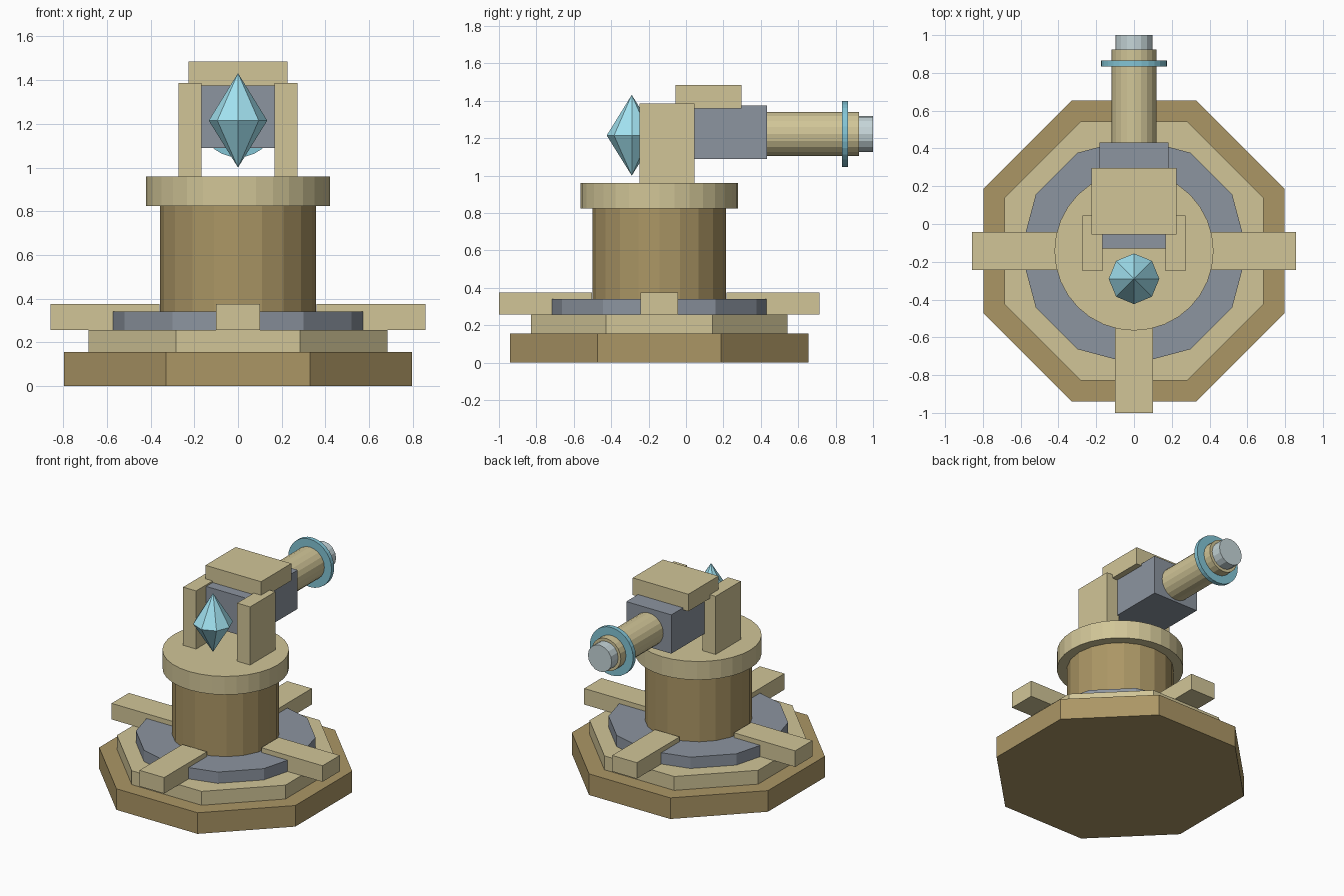
import bpy
import bmesh
from math import pi, cos, sin
from mathutils import Matrix, Vector

if "Cube" in bpy.data.objects:
    bpy.data.objects.remove(bpy.data.objects["Cube"])

CY = -0.143   # y of the pedestal axis
BZ = 1.223    # height of the barrel axis


def material(name, rgb):
    m = bpy.data.materials.new(name)
    m.diffuse_color = tuple((c / 255) ** 2.2 for c in rgb) + (1,)
    m.use_nodes = True
    m.node_tree.nodes["Principled BSDF"].inputs["Base Color"].default_value = m.diffuse_color
    return m


SAND = material("light_sand", (208, 196, 150))
BRONZE = material("dark_sand", (170, 149, 101))
STEEL = material("slate", (139, 147, 158))
CRYSTAL = material("pale_blue", (160, 225, 240))
RING = material("ring_blue", (130, 195, 212))
GLASS = material("glass_grey", (196, 212, 215))


def finish(name, bm, mat):
    mesh = bpy.data.meshes.new(name)
    bmesh.ops.recalc_face_normals(bm, faces=bm.faces)
    bm.to_mesh(mesh)
    bm.free()
    mesh.materials.append(mat)
    obj = bpy.data.objects.new(name, mesh)
    bpy.context.collection.objects.link(obj)
    return obj


def box(name, lo, hi, mat, turn=None):
    lo, hi = Vector(lo), Vector(hi)
    bm = bmesh.new()
    bmesh.ops.create_cube(bm, size=1, matrix=Matrix.Translation((lo + hi) / 2)
                          @ Matrix.Diagonal((*(hi - lo), 1)))
    if turn:
        bm.transform(turn)
    return finish(name, bm, mat)


def prism(name, sides, r, a, b, mat, spin=0.0, along_y=False):
    """Regular prism from a to b, on the pedestal axis or the barrel axis."""
    bm = bmesh.new()
    bmesh.ops.create_cone(bm, cap_ends=True, segments=sides, radius1=r, radius2=r,
                          depth=b - a, matrix=Matrix.Rotation(spin, 4, 'Z'))
    if along_y:
        bm.transform(Matrix.Translation((0, (a + b) / 2, BZ)) @ Matrix.Rotation(-pi / 2, 4, 'X'))
    else:
        bm.transform(Matrix.Translation((0, CY, (a + b) / 2)))
    return finish(name, bm, mat)


# Stepped base, with flat sides facing the axes
prism("base_plate", 8, 0.797 / cos(pi / 8), 0, 0.155, BRONZE, pi / 8)
prism("base_step", 8, 0.685 / cos(pi / 8), 0.155, 0.257, SAND, pi / 8)
prism("base_collar", 12, 0.6, 0.257, 0.34, STEEL)

# Four radial feet
for i in range(4):
    box(f"foot_{i + 1}", (0.36, -0.1, 0.257), (0.857, 0.1, 0.375), SAND,
        Matrix.Translation((0, CY, 0)) @ Matrix.Rotation(i * pi / 2, 4, 'Z'))

# Column and turntable
prism("column", 20, 0.356, 0.34, 0.825, BRONZE)
prism("turntable", 32, 0.421, 0.825, 0.96, SAND)

# Yoke and turret body
for side, s in (("left", -1), ("right", 1)):
    x0, x1 = sorted((s * 0.167, s * 0.272))
    box(f"yoke_{side}", (x0, -0.248, 0.96), (x1, 0.045, 1.387), SAND)
box("turret_body", (-0.183, -0.13, 1.09), (0.183, 0.432, 1.375), STEEL)
box("turret_cap", (-0.226, -0.055, 1.36), (0.226, 0.296, 1.486), SAND)

# Barrel
prism("barrel", 20, 0.118, 0.40, 0.925, SAND, along_y=True)
prism("barrel_ring", 28, 0.176, 0.834, 0.865, RING, along_y=True)
prism("barrel_tip", 16, 0.097, 0.91, 1.0, GLASS, along_y=True)

# Floating crystal: eight-sided double pyramid
bm = bmesh.new()
waist = [bm.verts.new((0.134 * cos(k * pi / 4), -0.29 + 0.134 * sin(k * pi / 4), 1.215))
         for k in range(8)]
for z in (1.0, 1.432):
    tip = bm.verts.new((0, -0.29, z))
    for k in range(8):
        bm.faces.new((waist[k], waist[(k + 1) % 8], tip))
finish("crystal", bm, CRYSTAL)
